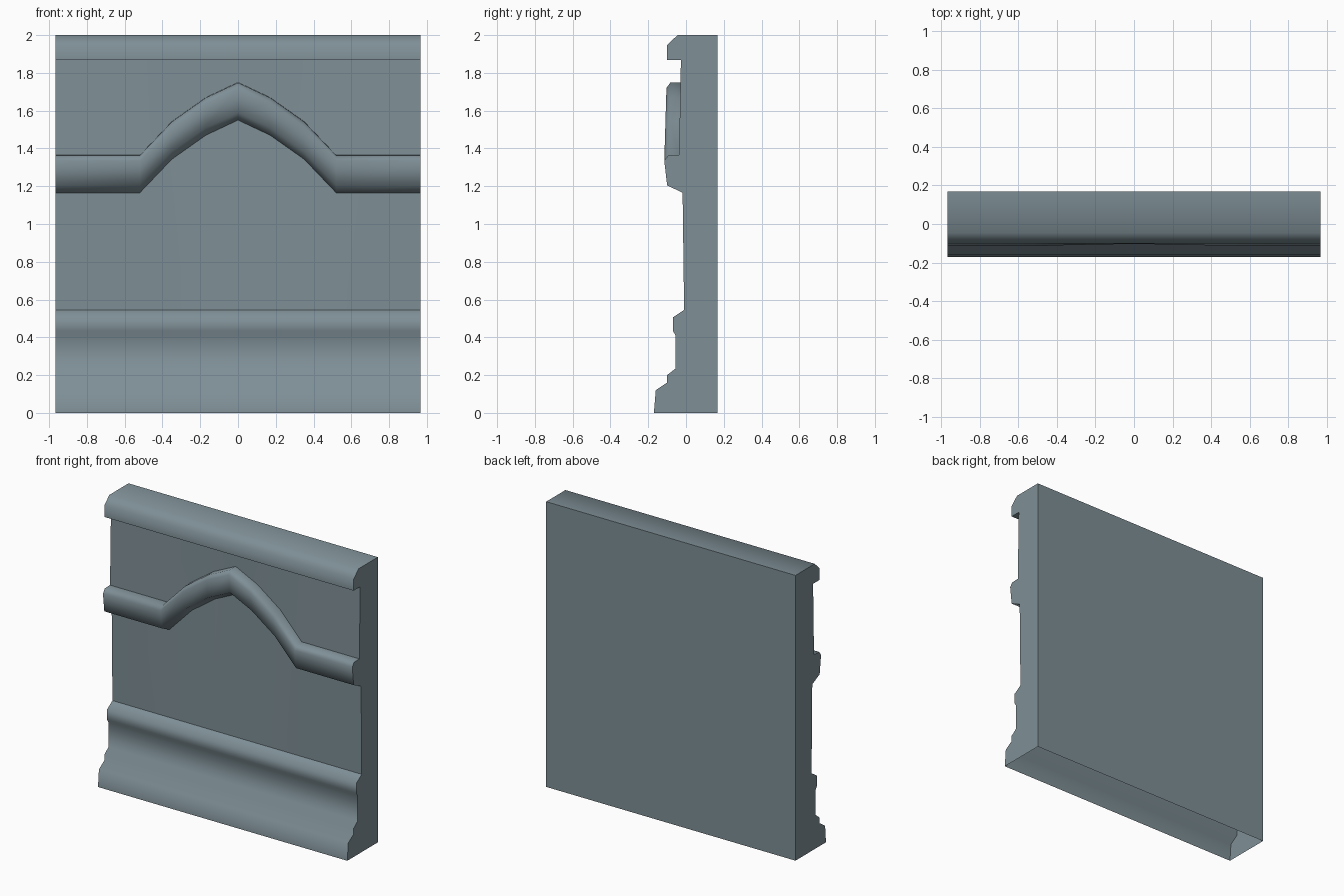
import bpy
import bmesh

cube = bpy.data.objects.get("Cube")
if cube:
    bpy.data.objects.remove(cube, do_unlink=True)

# One painted colour for the whole panel
paint = bpy.data.materials.new("blue_grey")
paint.use_nodes = True
colour = (0.21, 0.275, 0.305, 1)
paint.diffuse_color = colour
paint.node_tree.nodes["Principled BSDF"].inputs["Base Color"].default_value = colour

HALF_WIDTH, BACK, HEIGHT = 0.967, 0.168, 2.0

# Front profile as (y, z), from floor to top
base = [(-0.17, 0), (-0.16, 0.12), (-0.1, 0.16), (-0.1, 0.2), (-0.055, 0.235),
        (-0.055, 0.41), (-0.07, 0.435), (-0.07, 0.505), (-0.01, 0.545)]
arch = [(-0.018, 1.165), (-0.1, 1.205), (-0.115, 1.335), (-0.095, 1.363), (-0.037, 1.365)]
cornice = [(-0.027, 1.867), (-0.1, 1.867), (-0.1, 1.947), (-0.045, HEIGHT), (BACK, HEIGHT)]
sharp_rows = {len(base) - 1, len(base), len(base) + len(arch) - 1,
              len(base) + len(arch), len(base) + len(arch) + 1,
              len(base) + len(arch) + len(cornice) - 1}

# Rise of the pointed arch at each x, mirrored about the centre
half_rise = [(HALF_WIDTH, 0), (0.52, 0), (0.35, 0.178), (0.17, 0.305), (0, 0.385)]
columns = [(-x, r) for x, r in half_rise] + [(x, r) for x, r in half_rise[-2::-1]]


def section(x, rise):
    """Profile at x, with the arch moulding lifted and set slightly back."""
    lifted = [(y + rise * 0.03, z + rise) for y, z in arch]
    return [(x, y, z) for y, z in base + lifted + cornice]


bm = bmesh.new()
grid = [[bm.verts.new(p) for p in section(*c)] for c in columns]

# Moulded front and top
for left, right in zip(grid, grid[1:]):
    for i in range(len(left) - 1):
        bm.faces.new((left[i], right[i], right[i + 1], left[i + 1])).smooth = True
    for i in sharp_rows:
        edge = bm.edges.get((left[i], right[i]))
        if edge:
            edge.smooth = False

# Flat ends and back; the underside stays open
feet = [bm.verts.new((col[0].co.x, BACK, 0)) for col in (grid[0], grid[-1])]
ends = [bm.faces.new(grid[0] + [feet[0]]), bm.faces.new(grid[-1][::-1] + [feet[1]])]
back = bm.faces.new([col[-1] for col in grid] + feet[::-1])
for face in ends + [back]:
    face.smooth = False
    for edge in face.edges:
        edge.smooth = False

bmesh.ops.recalc_face_normals(bm, faces=bm.faces)
if back.normal.y < 0:
    bmesh.ops.reverse_faces(bm, faces=bm.faces)

mesh = bpy.data.meshes.new("moulded_wall_panel")
bm.to_mesh(mesh)
bm.free()
mesh.materials.append(paint)
panel = bpy.data.objects.new("moulded_wall_panel", mesh)
bpy.context.collection.objects.link(panel)
